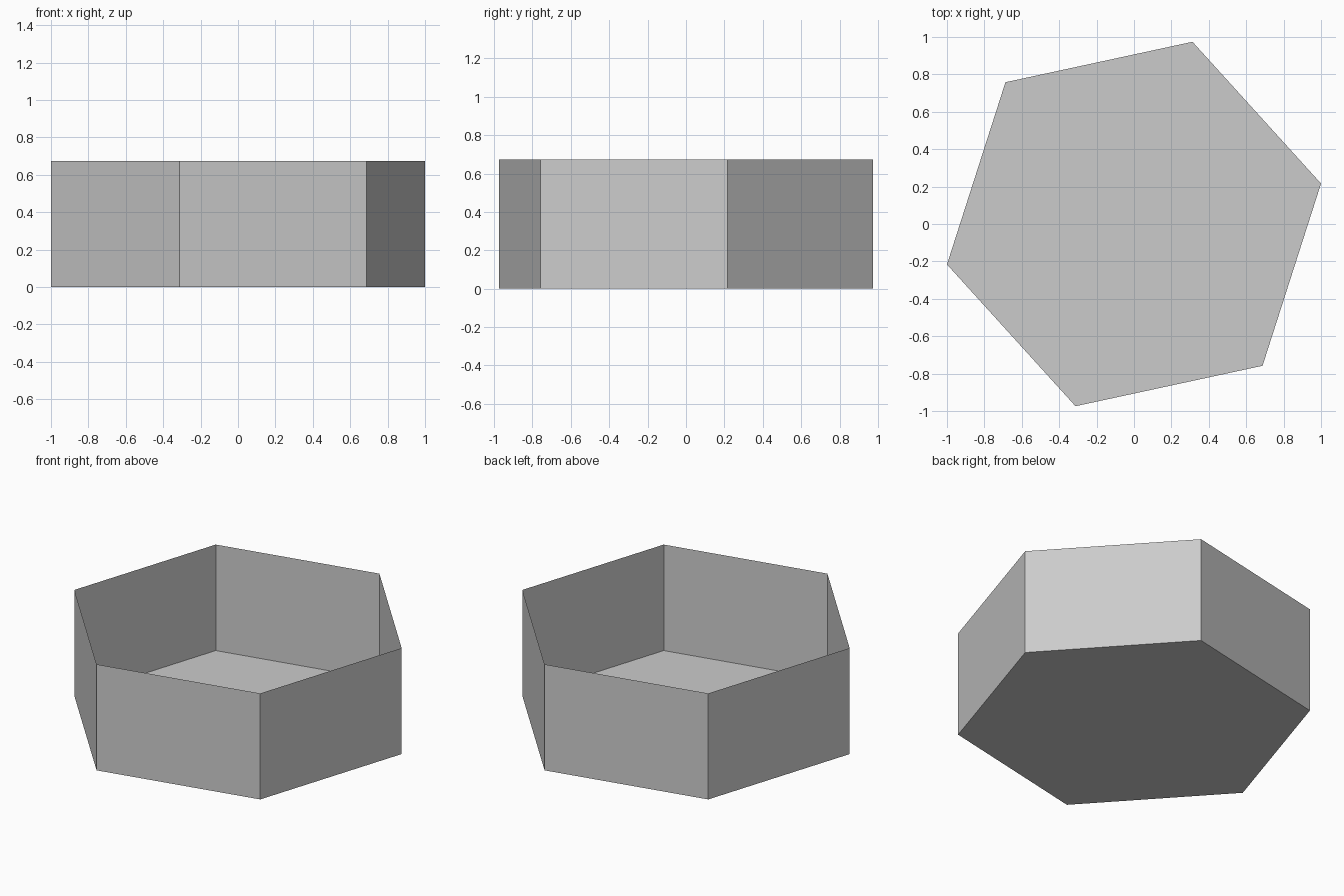
import bpy, bmesh
from math import radians
from mathutils import Matrix

if "Cube" in bpy.data.objects:
    bpy.data.objects.remove(bpy.data.objects["Cube"])

RADIUS = 1.0231
TURN = 12.2
# heights of the rings: floor, two narrow bands, rim
LEVELS = [0.0, 0.037, 0.045, 0.065, 0.073, 0.674]

bm = bmesh.new()

# hexagonal floor
bmesh.ops.create_circle(bm, cap_ends=True, segments=6, radius=RADIUS)
bmesh.ops.rotate(bm, verts=bm.verts[:], cent=(0, 0, 0),
                 matrix=Matrix.Rotation(radians(TURN - 30), 3, 'Z'))
# put a corner exactly at the TURN angle
corner = max(bm.verts, key=lambda v: v.co.x)
fix = radians(TURN) - corner.co.to_2d().angle_signed((1, 0))
bmesh.ops.rotate(bm, verts=bm.verts[:], cent=(0, 0, 0),
                 matrix=Matrix.Rotation(fix, 3, 'Z'))

# thin walls, extruded ring by ring up to the open rim
edges = bm.edges[:]
for low, high in zip(LEVELS, LEVELS[1:]):
    new = bmesh.ops.extrude_edge_only(bm, edges=edges)["geom"]
    verts = [g for g in new if isinstance(g, bmesh.types.BMVert)]
    bmesh.ops.translate(bm, verts=verts, vec=(0, 0, high - low))
    ring = set(verts)
    edges = [g for g in new if isinstance(g, bmesh.types.BMEdge)
             and all(v in ring for v in g.verts)]

# outside faces point outward
bmesh.ops.recalc_face_normals(bm, faces=bm.faces[:])
floor = min(bm.faces, key=lambda f: f.calc_center_median().z)
if floor.normal.z > 0:
    bmesh.ops.reverse_faces(bm, faces=bm.faces[:])

mesh = bpy.data.meshes.new("hexagonal_tray")
bm.to_mesh(mesh)
bm.free()
tray = bpy.data.objects.new("hexagonal_tray", mesh)
bpy.context.collection.objects.link(tray)
